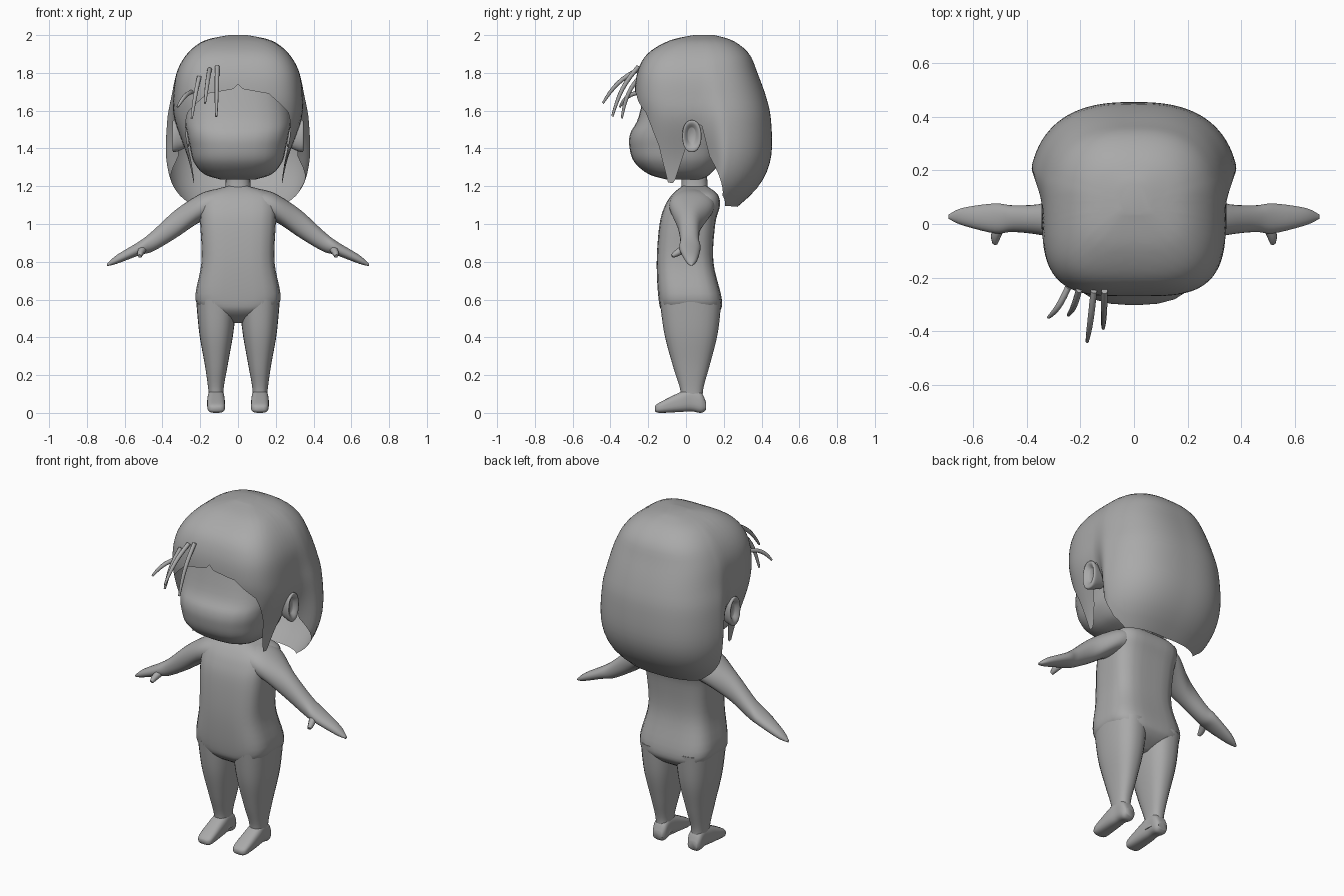
import bpy, bmesh, math
from mathutils import Vector

if "Cube" in bpy.data.objects:
    bpy.data.objects.remove(bpy.data.objects["Cube"])

GREY = (.4, .4, .4, 1)
clay = bpy.data.materials.new("plain_grey")
clay.use_nodes = True
clay.diffuse_color = GREY
clay.node_tree.nodes["Principled BSDF"].inputs["Base Color"].default_value = GREY


def finish(name, bm, sharp_angle=60):
    bmesh.ops.recalc_face_normals(bm, faces=bm.faces)
    mesh = bpy.data.meshes.new(name)
    bm.to_mesh(mesh)
    bm.free()
    mesh.materials.append(clay)
    obj = bpy.data.objects.new(name, mesh)
    bpy.context.collection.objects.link(obj)
    bpy.ops.object.select_all(action="DESELECT")
    obj.select_set(True)
    bpy.context.view_layer.objects.active = obj
    bpy.ops.object.shade_smooth_by_angle(angle=math.radians(sharp_angle))


def mix(start, end, factor):
    return start + (end - start) * factor


def smooth_rows(rows, steps=5):
    """Pass a smooth spline through the rows of a profile."""
    rows = [Vector(row) for row in rows]
    padded = [rows[0], *rows, rows[-1]]
    result = []
    for before, start, end, after in zip(padded, rows, rows[1:], padded[3:]):
        leave, arrive = (end - before) / 2, (after - start) / 2
        for step in range(steps):
            t = step / steps
            ease = t * t * (3 - 2 * t)
            result.append(mix(start, end, ease) + leave * t * (1 - t) ** 2 - arrive * t * t * (1 - t))
    return result + [rows[-1]]


def lookup(rows, station):
    """Read a profile, sorted by its first column, at any station."""
    for low, high in zip(rows, rows[1:]):
        if station <= high[0]:
            break
    factor = (station - low[0]) / (high[0] - low[0])
    factor = min(max(factor, 0), 1)
    return [mix(a, b, factor) for a, b in zip(low, high)]


def rounded_square(angle, power):
    c, s = math.cos(angle), math.sin(angle)
    radius = (abs(c) ** power + abs(s) ** power) ** (-1 / power)
    return c * radius, s * radius


def skin(bm, rings):
    for ring, following in zip(rings, rings[1:]):
        for i in range(len(ring)):
            bm.faces.new((ring[i - 1], ring[i], following[i], following[i - 1]))


def loft(name, axis, rows, power=2.5, side=1, count=28):
    """Each row: station on the axis, then low and high bounds on the other two axes."""
    bm = bmesh.new()
    across, along = [k for k in range(3) if k != axis]
    rings = []
    for station, low_a, high_a, low_b, high_b in smooth_rows(rows):
        ring = []
        for i in range(count):
            u, v = rounded_square(math.tau * (i + .5) / count, power)
            point = Vector()
            point[axis] = station
            point[across] = mix(low_a, high_a, (u + 1) / 2)
            point[along] = mix(low_b, high_b, (v + 1) / 2)
            point.x *= side
            ring.append(bm.verts.new(point))
        rings.append(ring)
    skin(bm, rings)
    bm.faces.new(rings[0])
    bm.faces.new(rings[-1])
    finish(name, bm)


def column(name, rows, power):
    """Upright symmetric part. Each row: height, half width, front, back."""
    loft(name, 2, [(z, -half, half, front, back) for z, half, front, back in rows], power)


def strand(name, root, tip, thickness, bulge, count=8):
    """Tapered, slightly bowed lock between two points."""
    root, tip = Vector(root), Vector(tip)
    turn = (tip - root).to_track_quat("Z", "Y")
    bm = bmesh.new()
    rings = []
    for k in range(count + 1):
        t = k / count
        radius = thickness * (1 - t ** 3 / 2)
        centre = root.lerp(tip, t) + Vector(bulge) * math.sin(math.pi * t)
        rings.append([bm.verts.new(centre + turn @ Vector((radius * math.cos(a), radius * math.sin(a), 0)))
                      for a in (math.tau * i / count for i in range(count))])
    skin(bm, rings)
    bm.faces.new(rings[0])
    bm.faces.new(rings[-1])
    finish(name, bm)


# Torso, neck and face
column("torso", [
    (.475, .03, -.04, .09), (.53, .15, -.12, .17), (.6, .225, -.145, .19),
    (.8, .193, -.155, .145), (1, .2, -.14, .155), (1.1, .205, -.11, .18),
    (1.16, .18, -.07, .165), (1.2, .06, -.02, .11)], power=4)
column("neck", [(1.14, .09, -.04, .13), (1.2, .067, -.025, .115), (1.32, .065, -.03, .11)], power=2.5)
column("face", [
    (1.235, .09, -.1, .08), (1.265, .18, -.2, .13), (1.33, .235, -.275, .18),
    (1.41, .255, -.3, .2), (1.48, .27, -.295, .2), (1.57, .28, -.25, .2),
    (1.8, .24, -.2, .2)], power=2.8)

# Mirrored limbs and ears
for label, side in (("left", 1), ("right", -1)):
    loft(label + "_leg", 2, [
        (.04, .07, .155, -.03, .095), (.12, .077, .157, -.03, .09),
        (.25, .055, .175, -.07, .125), (.42, .025, .205, -.115, .168),
        (.6, .005, .222, -.14, .188)], side=side)
    loft(label + "_foot", 1, [
        (-.165, .09, .14, .01, .035), (-.14, .07, .16, 0, .055), (-.03, .07, .163, .005, .11),
        (.03, .073, .158, .008, .13), (.08, .073, .157, 0, .11), (.105, .085, .145, .015, .06)],
        power=3, side=side)
    loft(label + "_arm", 0, [
        (.12, -.09, .15, 1.02, 1.185), (.2, -.085, .145, 1.01, 1.16),
        (.33, -.045, .08, .925, 1.075), (.45, -.03, .07, .855, .965),
        (.52, -.035, .077, .835, .91), (.64, -.005, .06, .79, .837),
        (.693, .02, .035, .777, .79)], power=2.2, side=side)
    strand(label + "_thumb", (side * .5, -.01, .87), (side * .52, -.073, .83), .02, (side * .005, 0, 0))
    loft(label + "_ear", 0, [
        (.26, 0, .07, 1.41, 1.52), (.335, -.02, .082, 1.38, 1.55),
        (.345, -.01, .07, 1.4, 1.535), (.325, .01, .05, 1.43, 1.51)], power=2.2, side=side)

# Bobbed hair: one shell from the crown to a shaped hem
# Profile: height, front half width, front, back half width, back
HAIR = smooth_rows([
    (1.08, .225, -.25, .27, .26), (1.2, .235, -.25, .355, .385), (1.35, .265, -.25, .393, .45),
    (1.55, .335, -.252, .385, .45), (1.67, .342, -.27, .36, .425), (1.8, .325, -.258, .325, .378),
    (1.9, .27, -.205, .27, .335), (1.97, .18, -.09, .18, .25), (2, .05, .04, .05, .15)])
# Hem: degrees round from the front, height
HEM = [(0, 1.74), (4, 1.715), (26, 1.69), (42, 1.59), (54, 1.42), (62, 1.22), (67, 1.215),
       (85, 1.54), (92, 1.52), (98, 1.36), (116, 1.15), (128, 1.095), (180, 1.09)]
HAIR_MIDDLE = .07


def hair_point(degrees, drop):
    z = mix(2, lookup(HEM, abs(degrees))[1], drop ** 1.5)
    _, front_half, front, back_half, back = lookup(HAIR, z)
    blend = min(max((abs(degrees) - 88) / 24, 0), 1)
    blend *= blend * (3 - 2 * blend)
    u, v = rounded_square(math.radians(degrees - 90), mix(3.6, 2.6, blend))
    depth = back - HAIR_MIDDLE if v > 0 else HAIR_MIDDLE - front
    return u * mix(front_half, back_half, blend), HAIR_MIDDLE + v * depth, z


bm = bmesh.new()
rings = [[bm.verts.new(hair_point(angle - 180, k / 28)) for angle in range(0, 360, 2)] for k in range(29)]
skin(bm, rings)
bm.faces.new(rings[0])
finish("bob_hair", bm, sharp_angle=80)

# Loose fringe strands on the right
for name, root, tip in (
        ("inner", (-.11, -.25, 1.835), (-.115, -.39, 1.57)),
        ("long", (-.15, -.25, 1.82), (-.175, -.44, 1.64)),
        ("short", (-.205, -.245, 1.78), (-.245, -.34, 1.56)),
        ("outer", (-.245, -.235, 1.7), (-.32, -.35, 1.62))):
    strand(name + "_fringe_strand", root, tip, .012, (0, -.015, .015))
